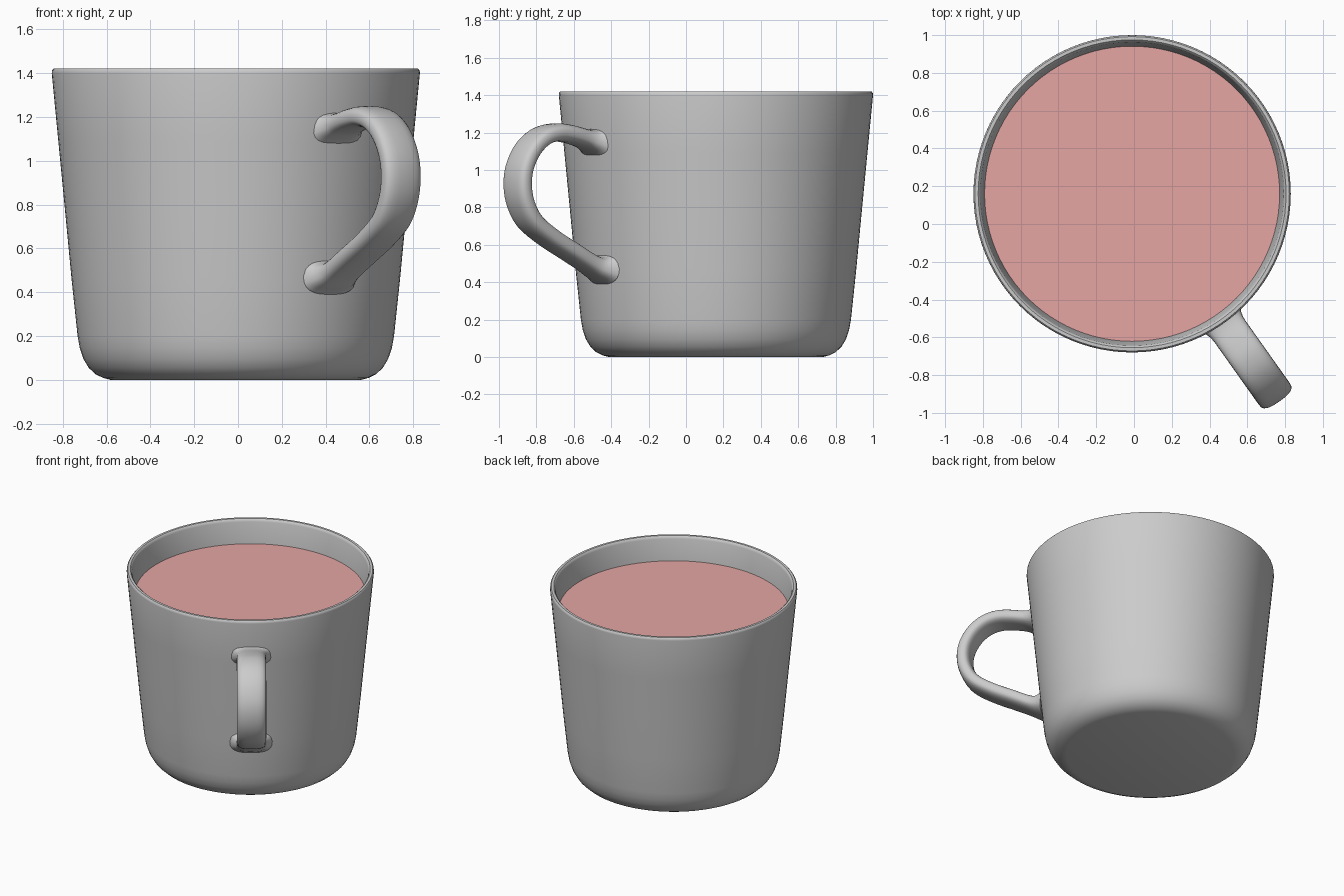
import bpy, bmesh, math
from mathutils import Vector

if "Cube" in bpy.data.objects:
    bpy.data.objects.remove(bpy.data.objects["Cube"])

CENTRE = Vector((-0.01, 0.16, 0.0))          # axis of the cup
HANDLE_ANGLE = math.radians(-54.6)           # direction the handle points


def material(name, rgb):
    m = bpy.data.materials.new(name)
    m.diffuse_color = (*rgb, 1.0)
    m.use_nodes = True
    m.node_tree.nodes["Principled BSDF"].inputs["Base Color"].default_value = m.diffuse_color
    return m


def finish(bm, name, mat, angle):
    bmesh.ops.recalc_face_normals(bm, faces=bm.faces)
    me = bpy.data.meshes.new(name)
    bm.to_mesh(me)
    bm.free()
    ob = bpy.data.objects.new(name, me)
    bpy.context.collection.objects.link(ob)
    ob.location = CENTRE
    me.materials.append(mat)
    bpy.ops.object.select_all(action='DESELECT')
    bpy.context.view_layer.objects.active = ob
    ob.select_set(True)
    bpy.ops.object.shade_smooth_by_angle(angle=math.radians(angle))
    return ob


def lathe(name, profile, mat, steps=96):
    bm = bmesh.new()
    vs = [bm.verts.new((r, 0, z)) for r, z in profile]
    es = [bm.edges.new(p) for p in zip(vs, vs[1:])]
    bmesh.ops.spin(bm, geom=vs + es, cent=(0, 0, 0), axis=(0, 0, 1),
                   angle=math.tau, steps=steps)
    bmesh.ops.remove_doubles(bm, verts=bm.verts, dist=1e-4)
    return finish(bm, name, mat, 40)


def spline(points, per=5):
    """Catmull-Rom curve through the points."""
    p = [Vector(q) for q in points]
    p = [2 * p[0] - p[1]] + p + [2 * p[-1] - p[-2]]
    out = []
    for a, b, c, d in zip(p, p[1:], p[2:], p[3:]):
        for i in range(per):
            t = i / per
            out.append(0.5 * (2 * b + (c - a) * t + (2 * a - 5 * b + 4 * c - d) * t * t
                              + (3 * b - a - 3 * c + d) * t ** 3))
    return out + [p[-2]]


ceramic = material("grey ceramic", (0.6, 0.6, 0.6))
drink = material("pink drink", (0.78, 0.38, 0.37))

# Cup: outer wall, rounded foot and rim, inner wall
lathe("cup", [
    (0, 0), (0.57, 0), (0.605, 0.009), (0.64, 0.026), (0.671, 0.055), (0.695, 0.095),
    (0.712, 0.145), (0.722, 0.20), (0.75, 0.465), (0.78, 0.78), (0.81, 1.09),
    (0.84, 1.40), (0.839, 1.412), (0.832, 1.42), (0.815, 1.42), (0.807, 1.413),
    (0.803, 1.40), (0.781, 1.245), (0.77, 1.09), (0.71, 0.465), (0.68, 0.20),
    (0.655, 0.12), (0.58, 0.06), (0, 0.06)], ceramic)

# Drink surface inside the cup
lathe("drink_surface", [(0, 1.245), (0.782, 1.245)], drink)

# Handle: (radius, height, section scale), flared where it meets the wall
path = spline([
    (0.79, 1.155, 1.75), (0.83, 1.16, 1.25), (0.88, 1.172, 1.02), (0.97, 1.193, 1),
    (1.06, 1.201, 1), (1.15, 1.178, 1), (1.23, 1.115, 1), (1.285, 1.02, 1),
    (1.30, 0.92, 1), (1.28, 0.82, 1), (1.22, 0.725, 1), (1.10, 0.64, 1),
    (0.95, 0.56, 1), (0.84, 0.502, 1.02), (0.785, 0.48, 1.25), (0.735, 0.473, 1.75)])
SIDES, HALF_WIDTH, HALF_THICK = 24, 0.10, 0.048
out = Vector((math.cos(HANDLE_ANGLE), math.sin(HANDLE_ANGLE), 0))
side = Vector((-out.y, out.x, 0))
up = Vector((0, 0, 1))


def rounded(v):
    return math.copysign(abs(v) ** 0.72, v)


bm = bmesh.new()
rings = []
for i, (s, z, k) in enumerate(path):
    a, b = path[max(i - 1, 0)], path[min(i + 1, len(path) - 1)]
    t = Vector((b[0] - a[0], b[1] - a[1])).normalized()
    n = -t.y * out + t.x * up
    ring = []
    for j in range(SIDES):
        u = math.tau * j / SIDES
        # the flare widens less sideways than it thickens
        w = HALF_WIDTH * (1 + 0.6 * (k - 1)) * rounded(math.cos(u))
        h = HALF_THICK * k * rounded(math.sin(u))
        ring.append(bm.verts.new(s * out + z * up + w * side + h * n))
    rings.append(ring)
for r0, r1 in zip(rings, rings[1:]):
    for j in range(SIDES):
        k = (j + 1) % SIDES
        bm.faces.new((r0[j], r0[k], r1[k], r1[j]))
bm.faces.new(rings[0])
bm.faces.new(rings[-1])
finish(bm, "handle", ceramic, 50)
